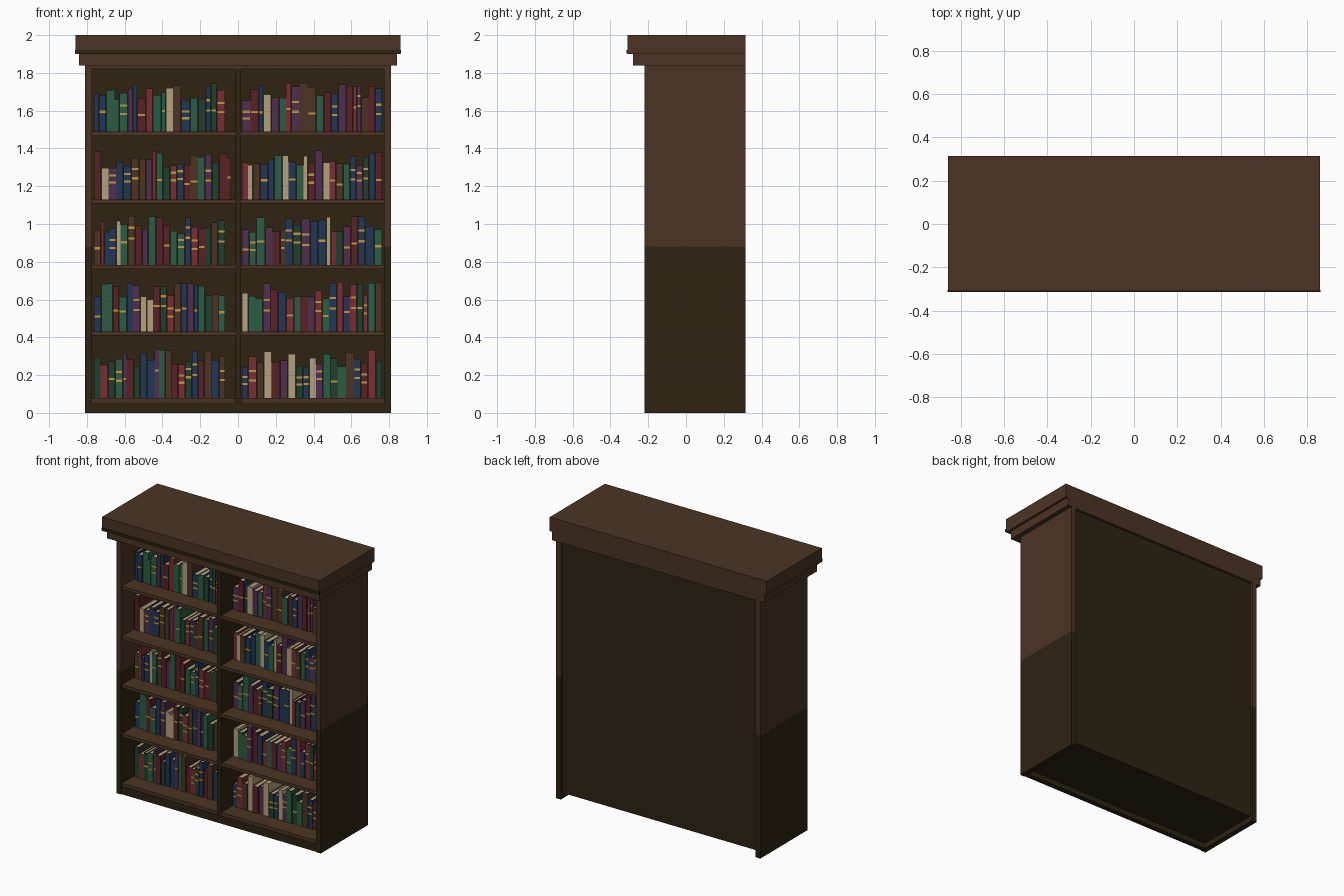
import bpy, bmesh, random
from mathutils import Vector

if "Cube" in bpy.data.objects:
    bpy.data.objects.remove(bpy.data.objects["Cube"])

random.seed(7)


def lin(c):
    c /= 255
    return c / 12.92 if c <= 0.04045 else ((c + 0.055) / 1.055) ** 2.4


PALETTE = {
    "brown_wood": (76, 52, 36), "dark_wood": (46, 35, 18), "navy_cloth": (34, 54, 84),
    "green_cloth": (44, 92, 68), "dark_green_cloth": (32, 62, 44), "red_cloth": (120, 45, 50),
    "maroon_cloth": (88, 34, 38), "purple_cloth": (80, 46, 78),
    "cream_paper": (180, 161, 126), "gold_band": (190, 153, 70),
}
MATS = []
for name, rgb in PALETTE.items():
    m = bpy.data.materials.new(name)
    m.diffuse_color = (*[lin(c) for c in rgb], 1)
    m.use_nodes = True
    m.node_tree.nodes["Principled BSDF"].inputs["Base Color"].default_value = m.diffuse_color
    MATS.append(m)
BROWN, DARK, CREAM, GOLD = 0, 1, 8, 9
CODE = {"B": 0, "N": 2, "G": 3, "D": 4, "R": 5, "M": 6, "P": 7, "C": 8}


def add_box(bm, x, y, z, mat):
    """Box from (min, max) pairs on each axis."""
    lo = Vector((x[0], y[0], z[0]))
    hi = Vector((x[1], y[1], z[1]))
    verts = bmesh.ops.create_cube(bm, size=1)["verts"]
    for v in verts:
        v.co = Vector((hi[i] if v.co[i] > 0 else lo[i] for i in range(3)))
    for f in {f for v in verts for f in v.link_faces}:
        f.material_index = mat


def finish(bm, name):
    me = bpy.data.meshes.new(name)
    bm.to_mesh(me)
    bm.free()
    for m in MATS:
        me.materials.append(m)
    ob = bpy.data.objects.new(name, me)
    bpy.context.collection.objects.link(ob)
    return ob


def part(name, x, y, z, mat, split=None):
    bm = bmesh.new()
    add_box(bm, x, y, z, mat)
    if split:  # lower part takes the dark wood
        bmesh.ops.bisect_plane(bm, geom=bm.verts[:] + bm.edges[:] + bm.faces[:],
                               plane_co=(0, 0, split), plane_no=(0, 0, 1))
        for f in bm.faces:
            if f.calc_center_median().z < split:
                f.material_index = DARK
    return finish(bm, name)


# Carcass
part("left_side", (-0.81, -0.772), (-0.22, 0.315), (0, 1.84), BROWN, 0.88)
part("right_side", (0.772, 0.81), (-0.22, 0.315), (0, 1.84), BROWN, 0.88)
part("back_panel", (-0.772, 0.772), (0.275, 0.295), (0.055, 1.84), DARK)
part("plinth", (-0.772, 0.772), (-0.215, -0.18), (0, 0.055), DARK)
part("base_panel", (-0.772, 0.772), (-0.18, 0.295), (0.04, 0.055), DARK)
part("top_rail", (-0.772, 0.772), (-0.218, 0.275), (1.82, 1.84), BROWN)
part("divider", (-0.015, 0.015), (-0.216, 0.275), (0.075, 1.82), DARK)

# Crown
part("crown_lower", (-0.843, 0.843), (-0.28, 0.315), (1.84, 1.90), BROWN)
part("crown_upper", (-0.86, 0.86), (-0.31, 0.315), (1.90, 2.0), BROWN)
part("crown_bead", (-0.863, 0.863), (-0.315, -0.305), (1.903, 1.922), DARK)

# Shelves: one pair of boards per level
SHELF_TOPS = [1.489, 1.131, 0.784, 0.432, 0.078]
for i, top in enumerate(SHELF_TOPS):
    for side, x in (("left", (-0.772, -0.015)), ("right", (0.015, 0.772))):
        part(f"shelf_{i + 1}_{side}", x, (-0.212, 0.275), (top - 0.023, top), BROWN)

# Books: one letter per spine colour, lower case for thin volumes
ROWS = [
    ("nNGgGpnMRGgCBNGDndR", "PMnCPGrPBBGMNPMrpBMN"),
    ("MCPNNBBPrGDRNMBGPDMm", "RcBNNGCNGcMPCRBGNPDNM"),
    ("BrnNcGBMPGMMGGNRMDBD", "PGGPMbNDPNNcrDPMNNG"),
    ("NGgMGNPCCMDRBNPnGDBG", "CGGPMNRGMPRGNRNRDrGB"),
    ("DRDGpMDNNpGBMRDNMBNB", "NRBCMPCDNCPGDGBNMRD"),
]


def add_book(bm, x0, x1, z, h, mat):
    """Spine, two covers, page block and gilt bands."""
    yf = -0.085 + random.uniform(-0.006, 0.006)
    yb = yf + random.uniform(0.17, 0.21)
    t = 0.004
    add_box(bm, (x0, x1), (yf, yf + t), (z, z + h), mat)
    add_box(bm, (x0, x0 + t), (yf + t, yb), (z, z + h), mat)
    add_box(bm, (x1 - t, x1), (yf + t, yb), (z, z + h), mat)
    add_box(bm, (x0 + t, x1 - t), (yf + t, yb - 0.006), (z + 0.003, z + h - 0.004), CREAM)
    if mat != CREAM and random.random() < 0.5:
        low = z + h * random.uniform(0.38, 0.55)
        bands = [low] if random.random() < 0.5 else [low, low + h * 0.22]
        for b in bands:
            add_box(bm, (x0 + 0.001, x1 - 0.001), (yf - 0.003, yf), (b, b + 0.011), GOLD)


for r, (row, top) in enumerate(zip(ROWS, SHELF_TOPS)):
    left_end = -0.036 if r == 1 else -0.068
    for side, codes, a, b in (("left", row[0], -0.763, left_end),
                              ("right", row[1], 0.02, 0.763)):
        widths = [random.uniform(0.9, 1.2) * (0.6 if c.islower() else 1) for c in codes]
        unit = (b - a) / sum(widths)
        bm = bmesh.new()
        x = a
        for c, w in zip(codes, widths):
            h = random.uniform(0.165, 0.26)
            add_book(bm, x + 0.001, x + w * unit - 0.001, top, h, CODE[c.upper()])
            x += w * unit
        finish(bm, f"books_row_{r + 1}_{side}")
